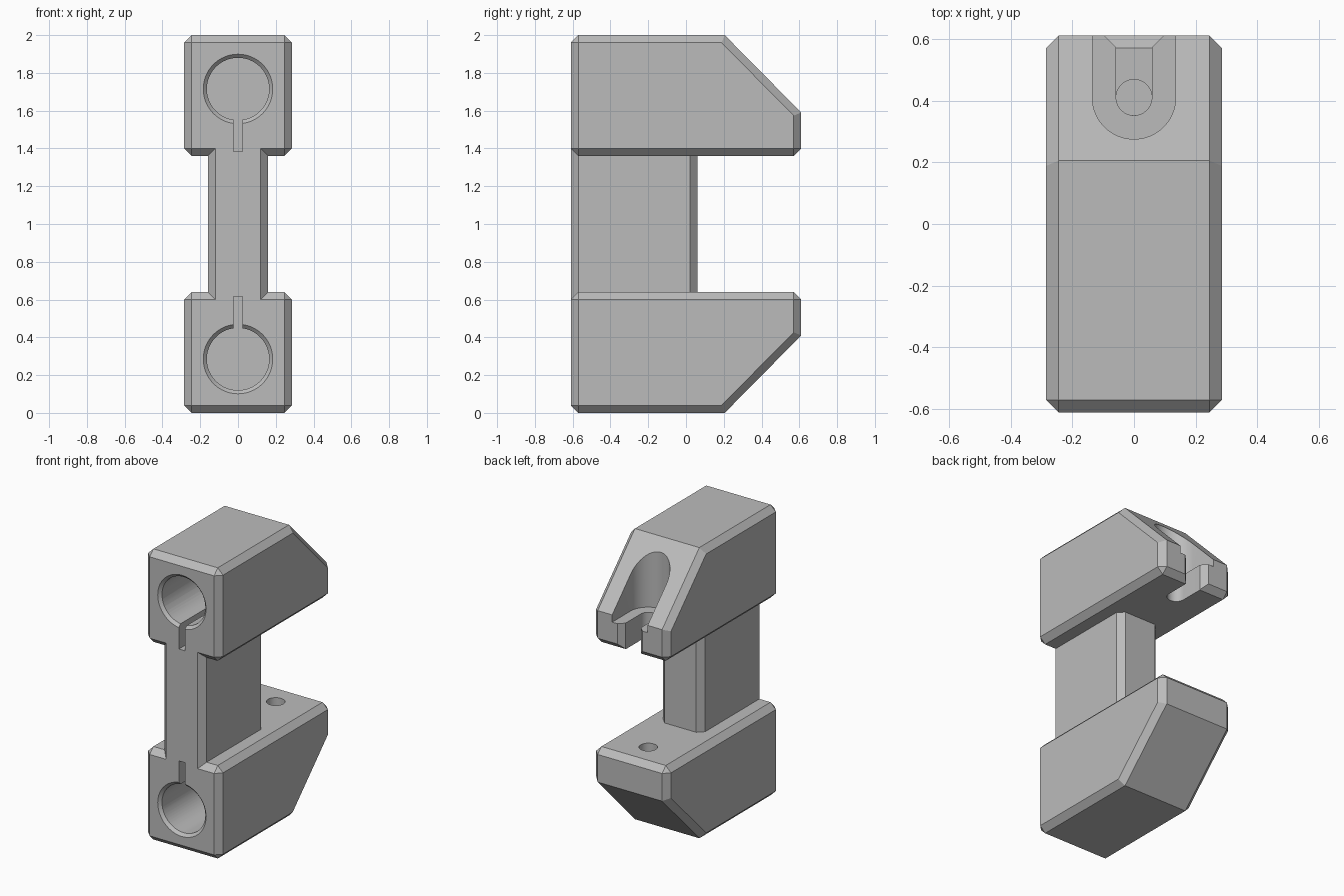
import bpy
import bmesh
import math
from mathutils import Matrix, Vector

if "Cube" in bpy.data.objects:
    bpy.data.objects.remove(bpy.data.objects["Cube"], do_unlink=True)

CHAMFER = 0.04
FRONT, BACK = -0.61, 0.61

grey = bpy.data.materials.new("plain grey")
grey.use_nodes = True
grey.diffuse_color = (0.5, 0.5, 0.5, 1)
grey.node_tree.nodes["Principled BSDF"].inputs["Base Color"].default_value = (0.5, 0.5, 0.5, 1)


def finish(bm, name):
    bmesh.ops.recalc_face_normals(bm, faces=bm.faces)
    mesh = bpy.data.meshes.new(name)
    bm.to_mesh(mesh)
    bm.free()
    mesh.materials.append(grey)
    obj = bpy.data.objects.new(name, mesh)
    bpy.context.collection.objects.link(obj)
    return obj


def prism(name, points, direction, chamfered=None):
    """Extrude a closed outline; chamfer the edges picked by the rule."""
    bm = bmesh.new()
    base = bm.faces.new([bm.verts.new(p) for p in points])
    out = bmesh.ops.extrude_face_region(bm, geom=[base])
    top = [v for v in out["geom"] if isinstance(v, bmesh.types.BMVert)]
    bmesh.ops.translate(bm, verts=top, vec=direction)
    bmesh.ops.recalc_face_normals(bm, faces=bm.faces)
    if chamfered:
        edges = [e for e in bm.edges if chamfered(e)]
        bmesh.ops.bevel(bm, geom=edges, offset=CHAMFER, segments=1,
                        affect='EDGES', profile=0.5)
    return finish(bm, name)


def box(name, x, y0, y1, z0, z1, chamfered=None):
    pts = [(-x, y0, z0), (x, y0, z0), (x, y1, z0), (-x, y1, z0)]
    return prism(name, pts, Vector((0, 0, z1 - z0)), chamfered)


def cone(name, start, axis, r1, r2, depth, segments=64):
    bm = bmesh.new()
    turn = Vector((0, 0, 1)).rotation_difference(Vector(axis)).to_matrix().to_4x4()
    mat = Matrix.Translation(Vector(start) + Vector(axis) * depth / 2) @ turn
    bmesh.ops.create_cone(bm, cap_ends=True, segments=segments, radius1=r1,
                          radius2=r2, depth=depth, matrix=mat)
    return finish(bm, name)


def combine(target, other, operation):
    mod = target.modifiers.new(operation.lower(), 'BOOLEAN')
    mod.operation = operation
    mod.solver = 'EXACT'
    mod.object = other
    bpy.context.view_layer.objects.active = target
    bpy.ops.object.modifier_apply(modifier=mod.name)
    bpy.data.objects.remove(other, do_unlink=True)


def u_outline(half, y_center, z, tail):
    arc = [(half * math.cos(a), y_center + half * math.sin(a), z)
           for a in (math.pi * (1 + i / 32) for i in range(33))]
    return arc + tail


# Block with a sloped back; the slope's two cross edges stay sharp
def block(name, height):
    profile = [(FRONT, 1.36), (BACK, 1.36), (BACK, 1.59), (0.205, 2.0), (FRONT, 2.0)]

    def rule(e):
        a, b = (v.co for v in e.verts)
        cross = abs(a.x - b.x) > 0.1
        slope_end = abs(a.y - 0.205) < 0.01 or abs(height(a.z) - 1.59) < 0.01
        return not (cross and slope_end)

    pts = [(-0.285, y, height(z)) for y, z in profile]
    return prism(name, pts, Vector((0.57, 0, 0)), rule)


def upper(z):
    return z


def lower(z):
    return 2 - z


# Body: column joined with both blocks
clamp = box("clamp_body", 0.16, FRONT, 0.06, 0.56, 1.44,
            lambda e: abs(e.verts[0].co.z - e.verts[1].co.z) > 0.1)
for height in (upper, lower):
    combine(clamp, block("end_block", height), 'UNION')

# Front bores with a countersunk rim and a narrow slit
for height in (upper, lower):
    z = height(1.715)
    combine(clamp, cone("bore", (0, -0.7, z), (0, 1, 0), 0.165, 0.165, 0.8), 'DIFFERENCE')
    combine(clamp, cone("rim", (0, -0.63, z), (0, 1, 0), 0.204, 0.164, 0.04), 'DIFFERENCE')
    z0, z1 = sorted((height(1.385), height(1.65)))
    combine(clamp, box("slit", 0.023, -0.7, 0.1, z0, z1), 'DIFFERENCE')

# Round-ended pocket in the upper slope
pocket = u_outline(0.135, 0.41, 1.54, [(0.135, 0.8, 1.54), (-0.135, 0.8, 1.54)])
combine(clamp, prism("pocket", pocket, Vector((0, 0, 0.7))), 'DIFFERENCE')

# Slot through the pocket floor, flaring at the back
slot = u_outline(0.058, 0.41, 1.3, [(0.058, 0.573, 1.3), (0.128, 0.643, 1.3),
                                    (-0.128, 0.643, 1.3), (-0.058, 0.573, 1.3)])
combine(clamp, prism("slot", slot, Vector((0, 0, 0.27))), 'DIFFERENCE')

# Blind hole in the lower block
combine(clamp, cone("hole", (0, 0.41, 0.35), (0, 0, 1), 0.058, 0.058, 0.4, 48), 'DIFFERENCE')

bpy.ops.object.select_all(action='DESELECT')
clamp.select_set(True)
bpy.context.view_layer.objects.active = clamp
bpy.ops.object.shade_smooth_by_angle(angle=math.radians(25))
